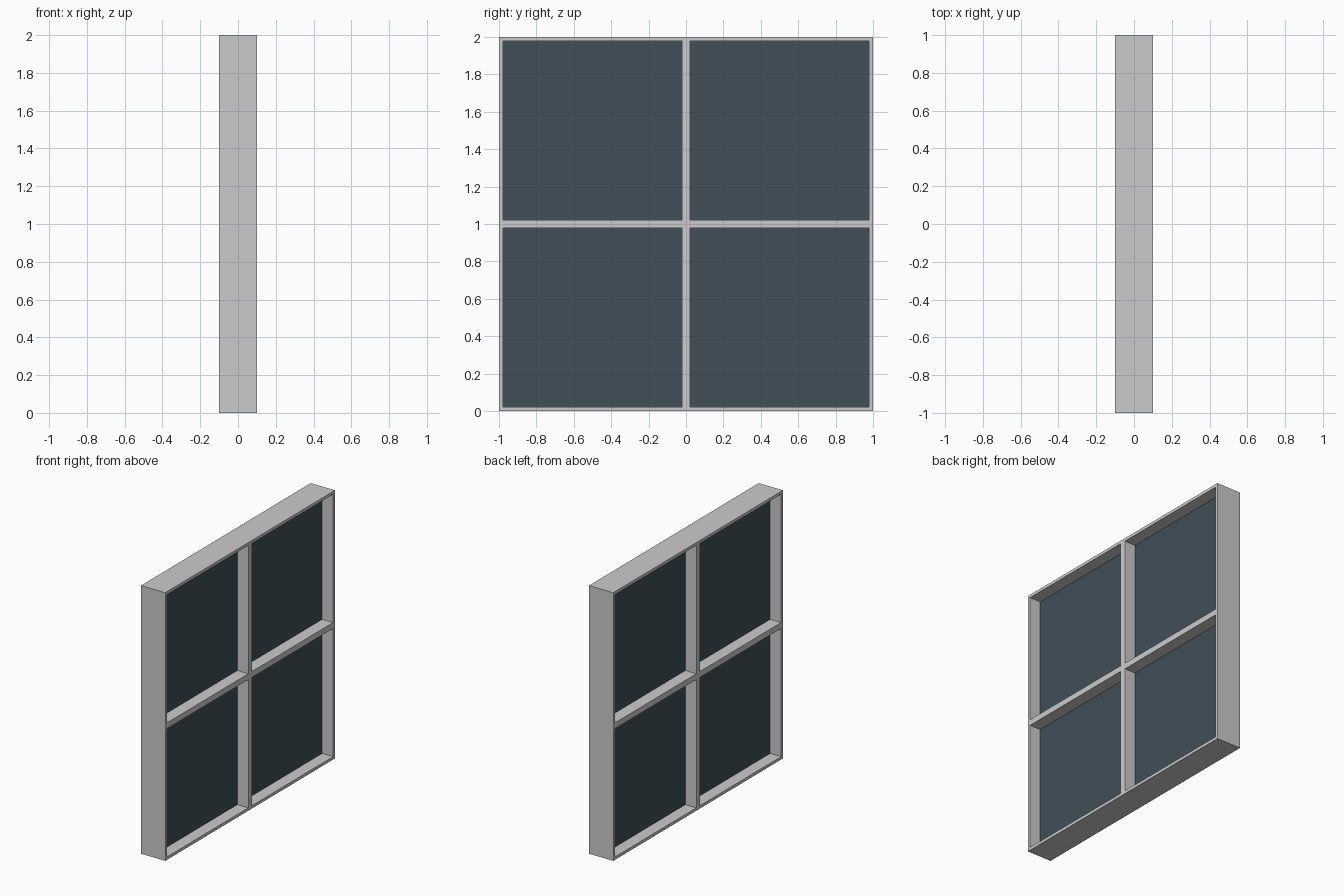
import bpy, bmesh
from mathutils import Vector

if "Cube" in bpy.data.objects:
    bpy.data.objects.remove(bpy.data.objects["Cube"])

DEPTH = 0.2     # frame thickness along x
BAR = 0.022     # outer bar width, half of the central bar width
GLASS = 0.02    # pane thickness


def add_object(name, bm):
    bmesh.ops.recalc_face_normals(bm, faces=bm.faces)
    mesh = bpy.data.meshes.new(name)
    bm.to_mesh(mesh)
    bm.free()
    obj = bpy.data.objects.new(name, mesh)
    bpy.context.collection.objects.link(obj)
    return obj


# Window frame: lattice of bars with four openings, extruded through its depth
cuts = [-1, -1 + BAR, -BAR, BAR, 1 - BAR, 1]
bm = bmesh.new()
grid = [[bm.verts.new((-DEPTH / 2, y, z + 1)) for z in cuts] for y in cuts]
for i in range(5):
    for j in range(5):
        if i % 2 and j % 2:
            continue  # opening
        bm.faces.new((grid[i][j], grid[i + 1][j], grid[i + 1][j + 1], grid[i][j + 1]))
ext = bmesh.ops.extrude_face_region(bm, geom=bm.faces[:], use_keep_orig=True)
moved = [g for g in ext["geom"] if isinstance(g, bmesh.types.BMVert)]
bmesh.ops.translate(bm, verts=moved, vec=Vector((DEPTH, 0, 0)))
add_object("window_frame", bm)

# Dark glass panes, set midway in the frame
glass = bpy.data.materials.new("dark_glass")
glass.diffuse_color = (0.05, 0.08, 0.1, 1)
glass.use_nodes = True
glass.node_tree.nodes["Principled BSDF"].inputs["Base Color"].default_value = glass.diffuse_color
side = 1 - 2 * BAR
for col, y in (("left", -0.5), ("right", 0.5)):
    for row, z in (("lower", 0.5), ("upper", 1.5)):
        bm = bmesh.new()
        bmesh.ops.create_cube(bm, size=1)
        bmesh.ops.scale(bm, verts=bm.verts, vec=(GLASS, side, side))
        bmesh.ops.translate(bm, verts=bm.verts, vec=(0, y, z))
        pane = add_object(f"{row}_{col}_pane", bm)
        pane.data.materials.append(glass)
